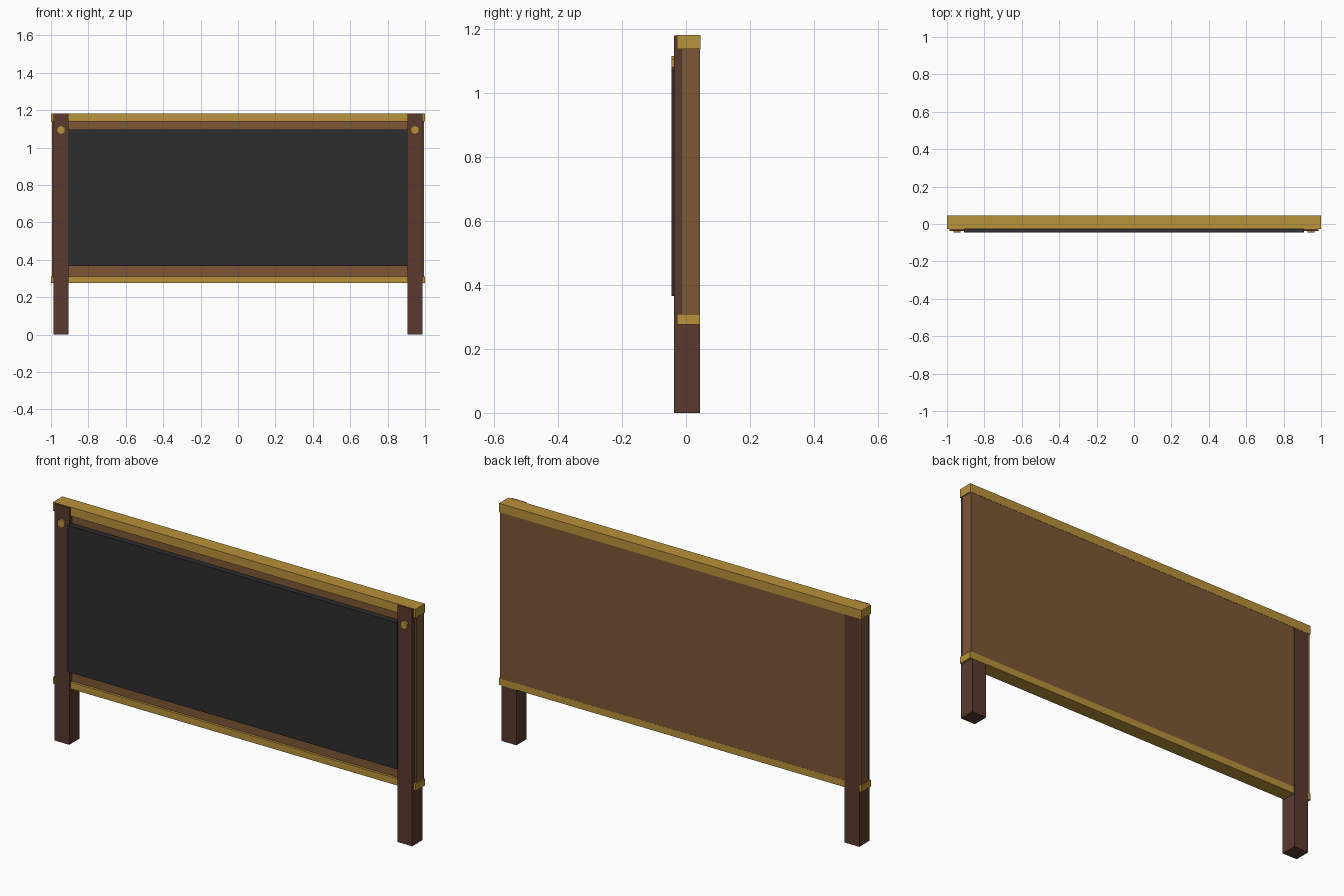
import bpy, math

if "Cube" in bpy.data.objects:
    bpy.data.objects.remove(bpy.data.objects["Cube"])


def material(name, r, g, b):
    lin = [((c / 255 + 0.055) / 1.055) ** 2.4 for c in (r, g, b)]
    m = bpy.data.materials.new(name)
    m.diffuse_color = (*lin, 1)
    m.use_nodes = True
    m.node_tree.nodes["Principled BSDF"].inputs["Base Color"].default_value = m.diffuse_color
    return m


GOLD = material("golden wood", 184, 146, 58)
BROWN = material("brown wood", 125, 87, 53)
DARK = material("dark wood", 90, 58, 46)
SLATE = material("slate", 45, 45, 45)


def box(name, lo, hi, mat):
    bpy.ops.mesh.primitive_cube_add(
        size=1, location=[(a + b) / 2 for a, b in zip(lo, hi)])
    o = bpy.context.object
    o.name = name
    o.scale = [b - a for a, b in zip(lo, hi)]
    bpy.ops.object.transform_apply(location=False, rotation=False, scale=True)
    o.data.materials.append(mat)
    return o


# Backing panel and the writing surface
box("back_panel", (-0.995, -0.016, 0.278), (0.995, 0.0435, 1.179), BROWN)
box("writing_board", (-0.908, -0.045, 0.366), (0.908, -0.014, 1.097), SLATE)

# Horizontal rails
box("top_rail", (-1, -0.028, 1.138), (1, 0.0447, 1.182), GOLD)
box("bottom_rail", (-1, -0.028, 0.276), (1, 0.044, 0.31), GOLD)

# Posts and hexagonal bolt heads on both sides
for side, back, label in ((-1, 0.0443, "left"), (1, 0.0432, "right")):
    x0, x1 = sorted((side * 0.905, side * 0.987))
    box(label + "_post", (x0, -0.037, 0), (x1, back, 1.181), DARK)
    bpy.ops.mesh.primitive_cylinder_add(
        vertices=6, radius=0.022, depth=0.012,
        location=(side * 0.946, -0.039, 1.094), rotation=(math.pi / 2, 0, 0))
    bolt = bpy.context.object
    bolt.name = label + "_bolt"
    bolt.data.materials.append(GOLD)
